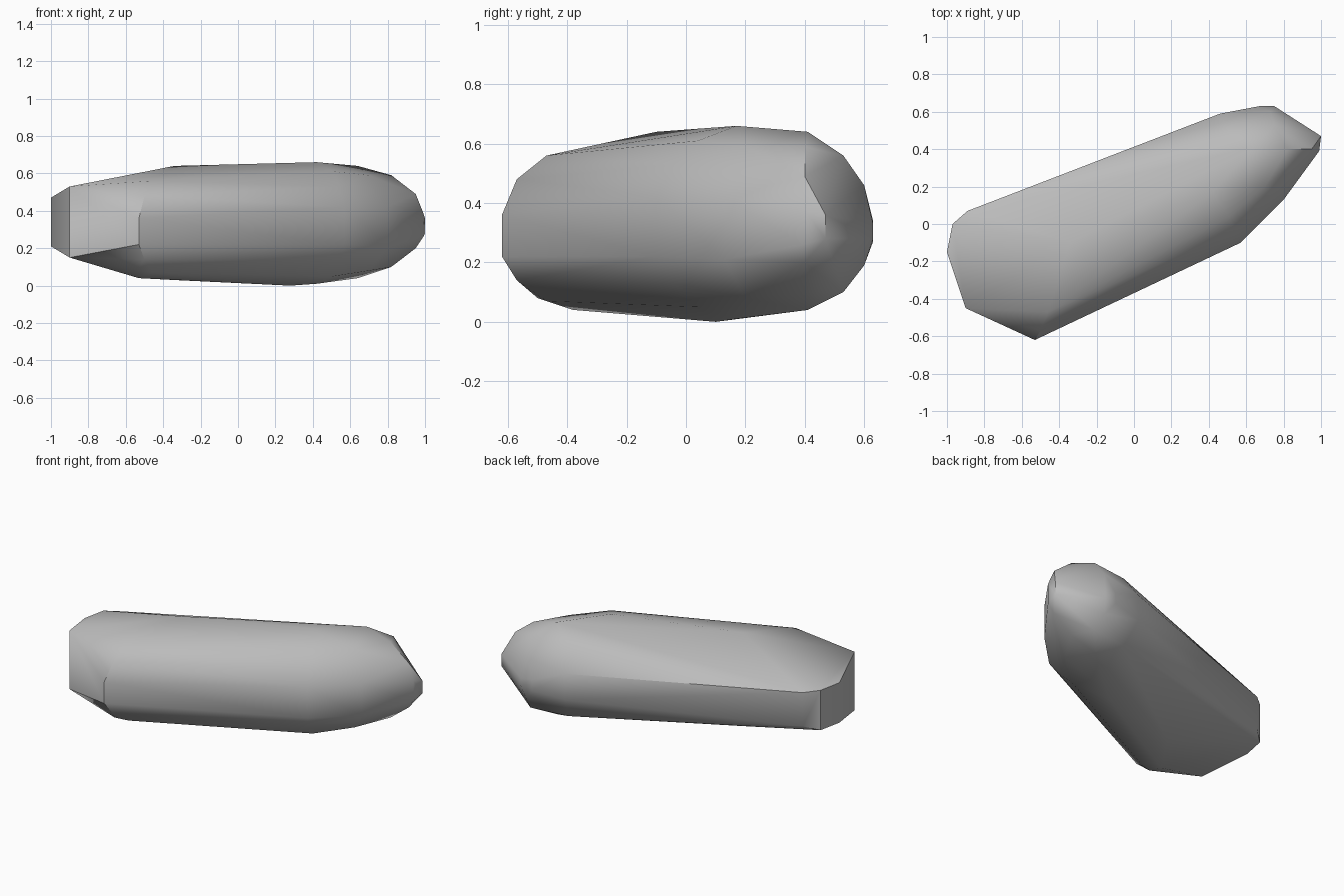
import bpy, bmesh, math

# Remove the default object
default_cube = bpy.data.objects.get("Cube")
if default_cube:
    bpy.data.objects.remove(default_cube, do_unlink=True)


def make_material(name, color):
    material = bpy.data.materials.new(name)
    material.use_nodes = True
    material.diffuse_color = color
    shader = material.node_tree.nodes["Principled BSDF"]
    shader.inputs["Base Color"].default_value = color
    shader.inputs["Roughness"].default_value = 0.8
    return material


def make_hull(name, columns, material):
    """Wrap a faceted convex skin around upright edges (x, y, low, high)."""
    shell = bmesh.new()
    for x, y, low, high in columns:
        shell.verts.new((x, y, low))
        shell.verts.new((x, y, high))
    hull = bmesh.ops.convex_hull(shell, input=shell.verts[:])
    loose = set(hull["geom_interior"]) | set(hull["geom_unused"])
    loose_verts = [v for v in loose if isinstance(v, bmesh.types.BMVert)]
    bmesh.ops.delete(shell, geom=loose_verts, context="VERTS")
    bmesh.ops.recalc_face_normals(shell, faces=shell.faces[:])
    mesh = bpy.data.meshes.new(name)
    shell.to_mesh(mesh)
    shell.free()
    mesh.materials.append(material)
    body = bpy.data.objects.new(name, mesh)
    bpy.context.collection.objects.link(body)
    return body


# Blunt cut end
blunt_end = [(-.9, -.45, .15, .53), (-1, -.15, .21, .47),
             (-.97, 0, .21, .47), (-.89, .07, .24, .46)]

# Rounded corner where the front side meets the blunt end
front_corner = [(-.53, -.62, .22, .36), (-.5, -.57, .14, .48),
                (-.54, -.5, .08, .5), (-.46, -.47, .07, .56)]

# Crown and underside along the length
crown = [(-.53, -.38, .04, .55), (-.34, -.1, .03, .64),
         (.28, .1, 0, .65), (.42, .17, .01, .66), (.64, .41, .04, .64)]

# Shoulder at the far end of the front side
shoulder = [(.57, -.1, .22, .42), (.54, -.04, .13, .53),
            (.51, .04, .05, .61), (.8, .13, .21, .42), (.7, .2, .08, .59)]

# Rounded nose
nose = [(.82, .4, .1, .59), (.95, .4, .2, .49),
        (.99, .39, .26, .39), (1, .47, .28, .36)]

# Back edge behind the nose
back_edge = [(.75, .53, .1, .56), (.73, .6, .19, .46),
             (.75, .63, .28, .33), (.67, .63, .27, .34),
             (.46, .59, .25, .42), (.5, .5, .1, .56)]

stone_grey = make_material("stone grey", (.5, .5, .5, 1))
stone = make_hull("stone_body", blunt_end + front_corner + crown
                  + shoulder + nose + back_edge, stone_grey)

# Soft shading that keeps the cut end crisp
bpy.ops.object.select_all(action="DESELECT")
stone.select_set(True)
bpy.context.view_layer.objects.active = stone
bpy.ops.object.shade_smooth_by_angle(angle=math.radians(35))
